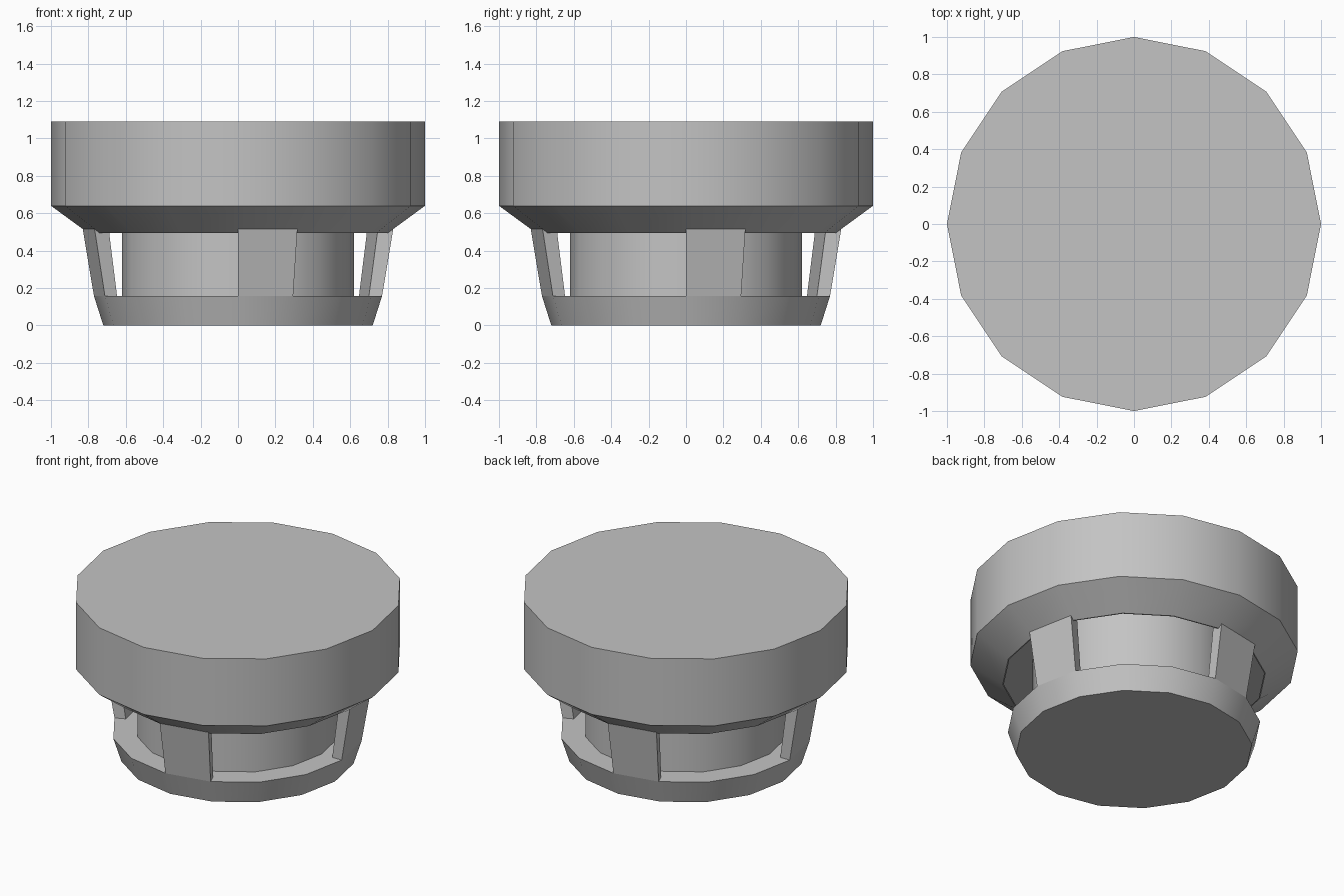
import bpy, bmesh, math

if "Cube" in bpy.data.objects:
    bpy.data.objects.remove(bpy.data.objects["Cube"])

SIDES = 16
STEP = 2 * math.pi / SIDES

grey = bpy.data.materials.new("plain_grey")
grey.diffuse_color = (0.55, 0.55, 0.55, 1)
grey.use_nodes = True
grey.node_tree.nodes["Principled BSDF"].inputs["Base Color"].default_value = grey.diffuse_color


def polar(r, z, a):
    return (r * math.cos(a), r * math.sin(a), z)


def finish(bm, name):
    bmesh.ops.recalc_face_normals(bm, faces=bm.faces)
    me = bpy.data.meshes.new(name)
    bm.to_mesh(me)
    bm.free()
    me.materials.append(grey)
    ob = bpy.data.objects.new(name, me)
    bpy.context.collection.objects.link(ob)
    bpy.ops.object.select_all(action='DESELECT')
    ob.select_set(True)
    bpy.context.view_layer.objects.active = ob
    bpy.ops.object.shade_smooth_by_angle(angle=math.radians(30))


def lathe(name, profile):
    """Turn an (r, z) profile, closing both ends with a flat cap."""
    bm = bmesh.new()
    rings = [[bm.verts.new(polar(r, z, i * STEP)) for i in range(SIDES)]
             for r, z in profile]
    for lo, hi in zip(rings, rings[1:]):
        for i in range(SIDES):
            j = (i + 1) % SIDES
            bm.faces.new((lo[i], lo[j], hi[j], hi[i]))
    bm.faces.new(rings[0])
    bm.faces.new(rings[-1])
    finish(bm, name)


# base dish, inner drum and flared upper housing with a hollow lip
lathe("body", [
    (0.72, 0), (0.77, 0.157), (0.62, 0.157), (0.62, 0.645),
    (0.985, 0.645), (0.795, 0.495), (0.802, 0.495), (1.0, 0.64), (1.0, 1.09)])

# four struts, each one side of the polygon wide
for k in range(4):
    bm = bmesh.new()
    a = k * math.pi / 2
    quad = []
    for z, outer, inner in ((0.157, 0.77, 0.70), (0.515, 0.83, 0.748)):
        quad.append([bm.verts.new(polar(r, z, b)) for r, b in
                     ((outer, a), (outer, a + STEP), (inner, a + STEP), (inner, a))])
    lo, hi = quad
    bm.faces.new(lo)
    bm.faces.new(hi)
    for i in range(4):
        j = (i + 1) % 4
        bm.faces.new((lo[i], lo[j], hi[j], hi[i]))
    finish(bm, f"strut_{k + 1}")
